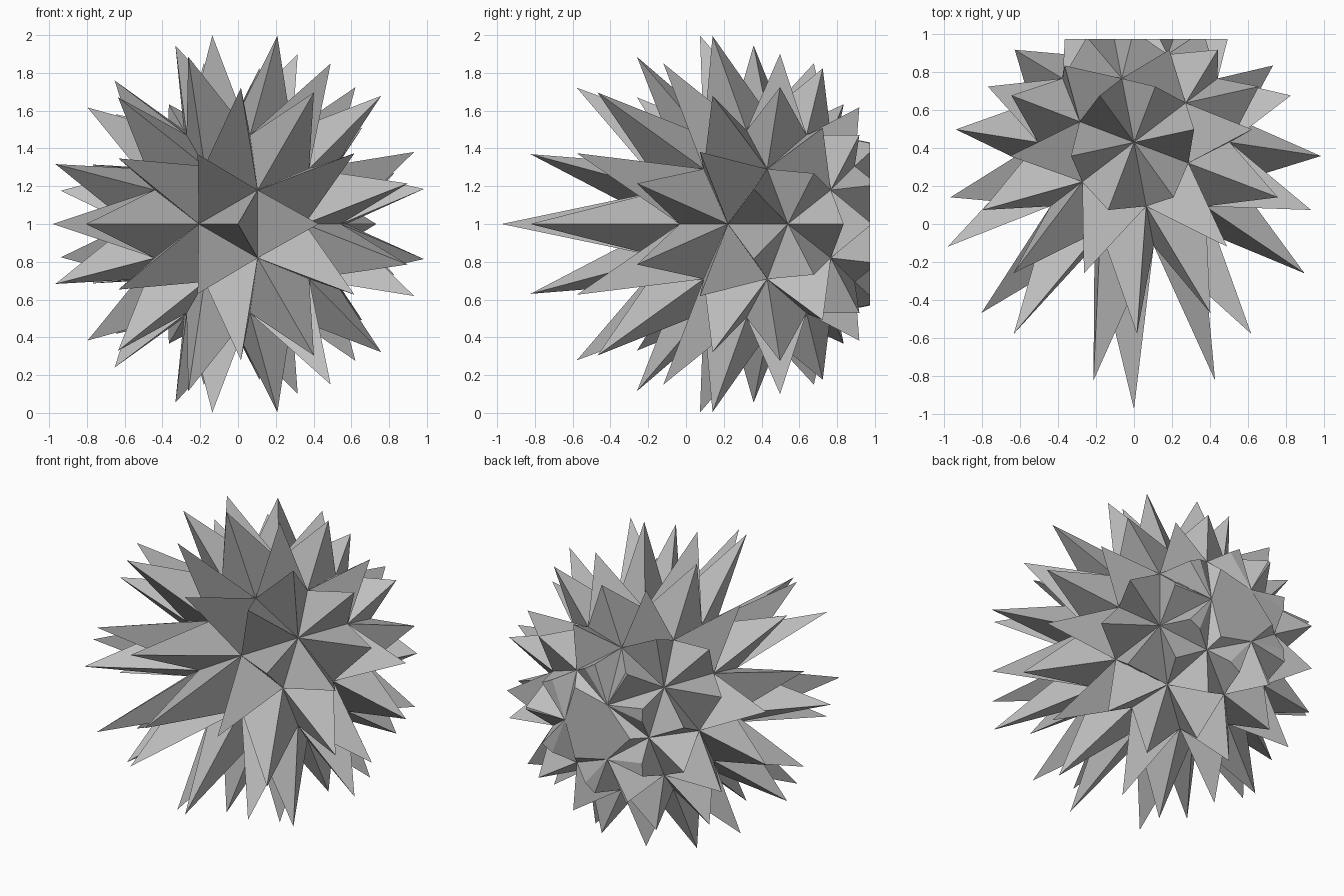
import bpy
import bmesh
import math
from mathutils import Matrix, Vector

RADIUS = 0.583        # core sphere
CENTRE = Vector((0, 0.43, 1))
LONGEST = 0.861       # height of the front spike
BACK = 0.9745         # flat mounting plane
FRONT = Vector((0, -1, 0))

cube = bpy.data.objects.get("Cube")
if cube:
    bpy.data.objects.remove(cube, do_unlink=True)


def facing_rotation():
    """Turn one icosahedron face to the front with a corner towards +x."""
    ico = bmesh.new()
    bmesh.ops.create_icosphere(ico, subdivisions=1, radius=1)
    ico.normal_update()
    ico.faces.ensure_lookup_table()
    face = ico.faces[0]
    y = -face.calc_center_median().normalized()
    corner = face.verts[0].co
    x = (corner - y * corner.dot(y)).normalized()
    rotation = Matrix((x, y, x.cross(y)))
    ico.free()
    return rotation


# Faceted core
bm = bmesh.new()
bmesh.ops.create_icosphere(bm, subdivisions=2, radius=1)
turn = facing_rotation()
for v in bm.verts:
    v.co = turn @ v.co.normalized() * RADIUS + CENTRE
bm.normal_update()

# One three-sided spike per face, shrinking steadily from front to back
for face in list(bm.faces):
    normal = face.normal.copy()
    height = LONGEST * (1 - normal.angle(FRONT) / math.pi)
    if height < 0.005:
        continue
    tip = face.calc_center_median() + normal * height
    bmesh.ops.poke(bm, faces=[face])["verts"][0].co = tip

# Flat back
bmesh.ops.bisect_plane(bm, geom=bm.verts[:] + bm.edges[:] + bm.faces[:], dist=1e-5,
                       plane_co=(0, BACK, 0), plane_no=(0, 1, 0), clear_outer=True)
rim = [e for e in bm.edges if e.is_boundary]
bmesh.ops.triangle_fill(bm, use_beauty=True, edges=rim, normal=(0, 1, 0))
bmesh.ops.recalc_face_normals(bm, faces=bm.faces[:])

mesh = bpy.data.meshes.new("spiked_star")
bm.to_mesh(mesh)
bm.free()
star = bpy.data.objects.new("spiked_star", mesh)
bpy.context.collection.objects.link(star)

# Plain grey
grey = bpy.data.materials.new("light_grey")
grey.use_nodes = True
colour = (0.52, 0.52, 0.52, 1)
grey.diffuse_color = colour
grey.node_tree.nodes["Principled BSDF"].inputs["Base Color"].default_value = colour
mesh.materials.append(grey)
